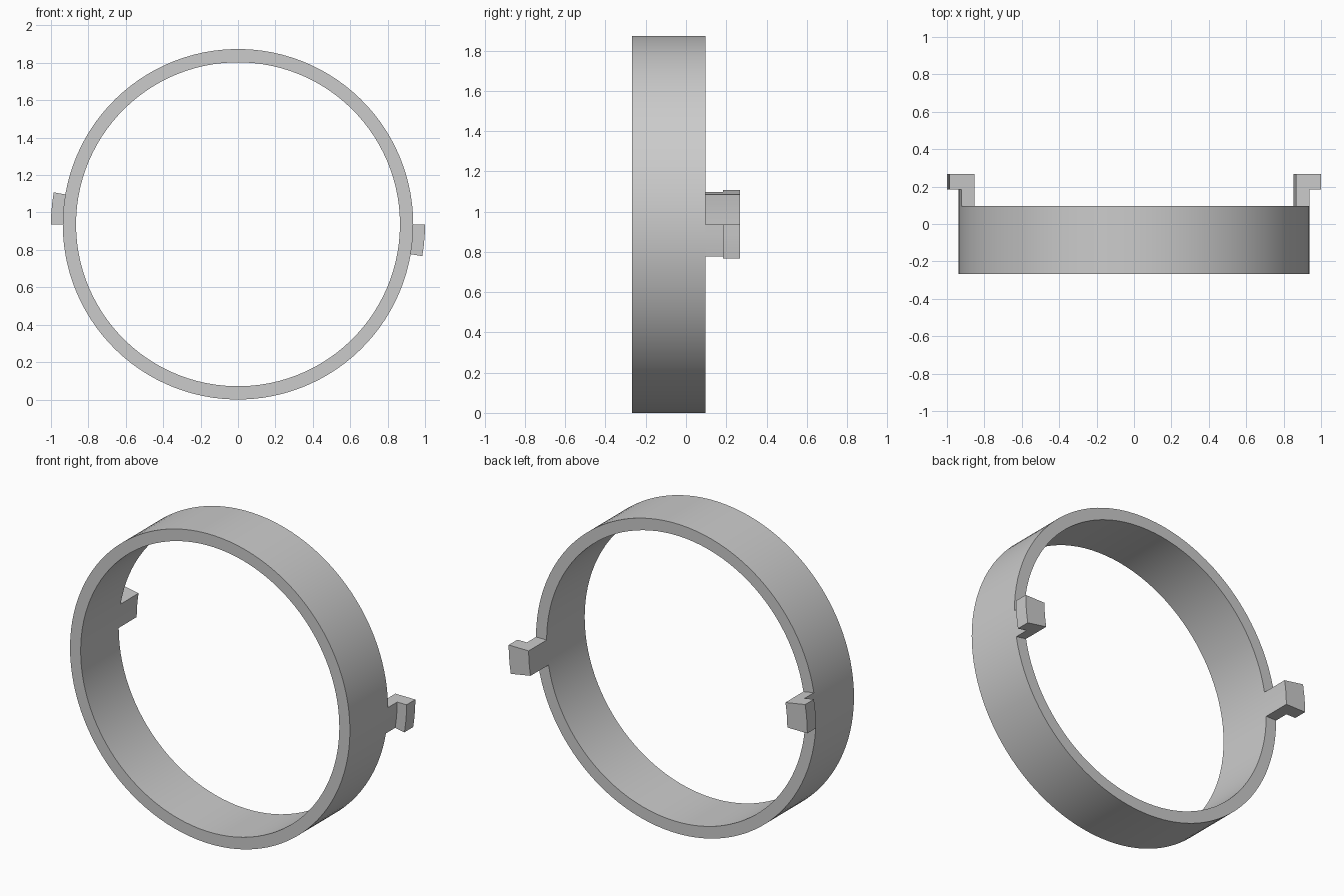
import bpy
import bmesh
from math import cos, sin, tau, radians

cube = bpy.data.objects.get("Cube")
if cube:
    bpy.data.objects.remove(cube, do_unlink=True)

OUTER, INNER, LIP = 0.937, 0.866, 1.0        # radii
FRONT, BACK, STEP, END = -0.268, 0.096, 0.184, 0.268  # depths along y
SEGMENTS = 110
TAB_STEPS = 3

grey = bpy.data.materials.new("light_grey")
grey.use_nodes = True
grey.diffuse_color = (0.6, 0.6, 0.6, 1)
grey.node_tree.nodes["Principled BSDF"].inputs["Base Color"].default_value = (0.6, 0.6, 0.6, 1)


def sweep(name, profile, first, steps):
    """Turn a (radius, y) profile around the ring axis for some segments."""
    closed = steps == SEGMENTS
    bm = bmesh.new()
    sections = []
    for i in range(steps if closed else steps + 1):
        a = tau * (first + i) / SEGMENTS
        sections.append([bm.verts.new((r * cos(a), y, OUTER + r * sin(a)))
                         for r, y in profile])
    n = len(profile)
    for i in range(steps):
        s, t = sections[i], sections[(i + 1) % len(sections)]
        for j in range(n):
            k = (j + 1) % n
            bm.faces.new((s[j], s[k], t[k], t[j]))
    if not closed:
        bm.faces.new(sections[0])
        bm.faces.new(sections[-1])
    bmesh.ops.recalc_face_normals(bm, faces=bm.faces)
    mesh = bpy.data.meshes.new(name)
    bm.to_mesh(mesh)
    bm.free()
    mesh.materials.append(grey)
    obj = bpy.data.objects.new(name, mesh)
    bpy.context.collection.objects.link(obj)
    bpy.ops.object.select_all(action="DESELECT")
    obj.select_set(True)
    bpy.context.view_layer.objects.active = obj
    bpy.ops.object.shade_smooth_by_angle(angle=radians(30))
    return obj


# Main band
sweep("ring", [(INNER, FRONT), (OUTER, FRONT), (OUTER, BACK), (INNER, BACK)], 0, SEGMENTS)

# Two hooked tabs on opposite sides of the back rim
hook = [(INNER, BACK), (OUTER, BACK), (OUTER, STEP), (LIP, STEP), (LIP, END), (INNER, END)]
for name, first in (("left_tab", -TAB_STEPS), ("right_tab", SEGMENTS // 2 - TAB_STEPS)):
    sweep(name, hook, first, TAB_STEPS)
